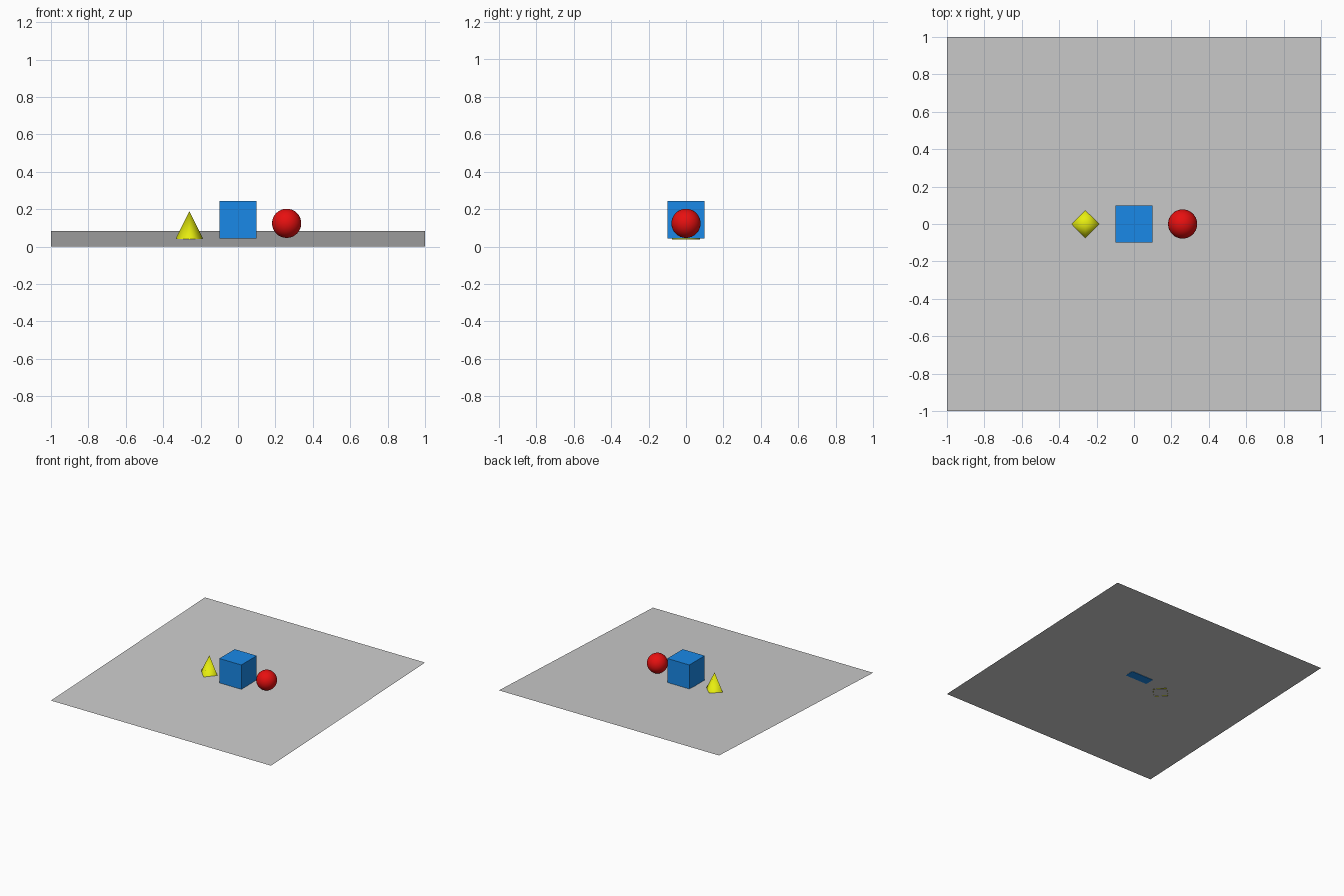
import bpy
from math import atan, radians

if "Cube" in bpy.data.objects:
    bpy.data.objects.remove(bpy.data.objects["Cube"])


def finish(name, color=None, smooth=False):
    ob = bpy.context.object
    ob.name = name
    if color:
        mat = bpy.data.materials.new(name + "_paint")
        mat.diffuse_color = (*color, 1)
        mat.use_nodes = True
        mat.node_tree.nodes["Principled BSDF"].inputs["Base Color"].default_value = mat.diffuse_color
        ob.data.materials.append(mat)
    if smooth:
        bpy.ops.object.shade_smooth()
    return ob


# Slightly tilted sheet, rising toward the back
RISE = 0.084
bpy.ops.mesh.primitive_plane_add(size=2, location=(0, 0, RISE / 2),
                                 rotation=(atan(RISE / 2), 0, 0))
finish("ground_sheet")

# Blue cube in the middle
bpy.ops.mesh.primitive_cube_add(size=0.2, location=(0, 0, 0.143))
finish("blue_cube", (0.01, 0.25, 0.8))

# Red ball on the right
bpy.ops.mesh.primitive_uv_sphere_add(segments=32, ring_count=16, radius=0.078,
                                     location=(0.26, 0, 0.124))
finish("red_ball", (0.8, 0.005, 0.005), smooth=True)

# Yellow four-sided open cone on the left, corners on the axes
bpy.ops.mesh.primitive_cone_add(vertices=4, radius1=0.076, radius2=0, depth=0.15,
                                end_fill_type='NOTHING', location=(-0.26, 0, 0.113))
finish("yellow_cone", (0.8, 0.85, 0.005), smooth=True)
